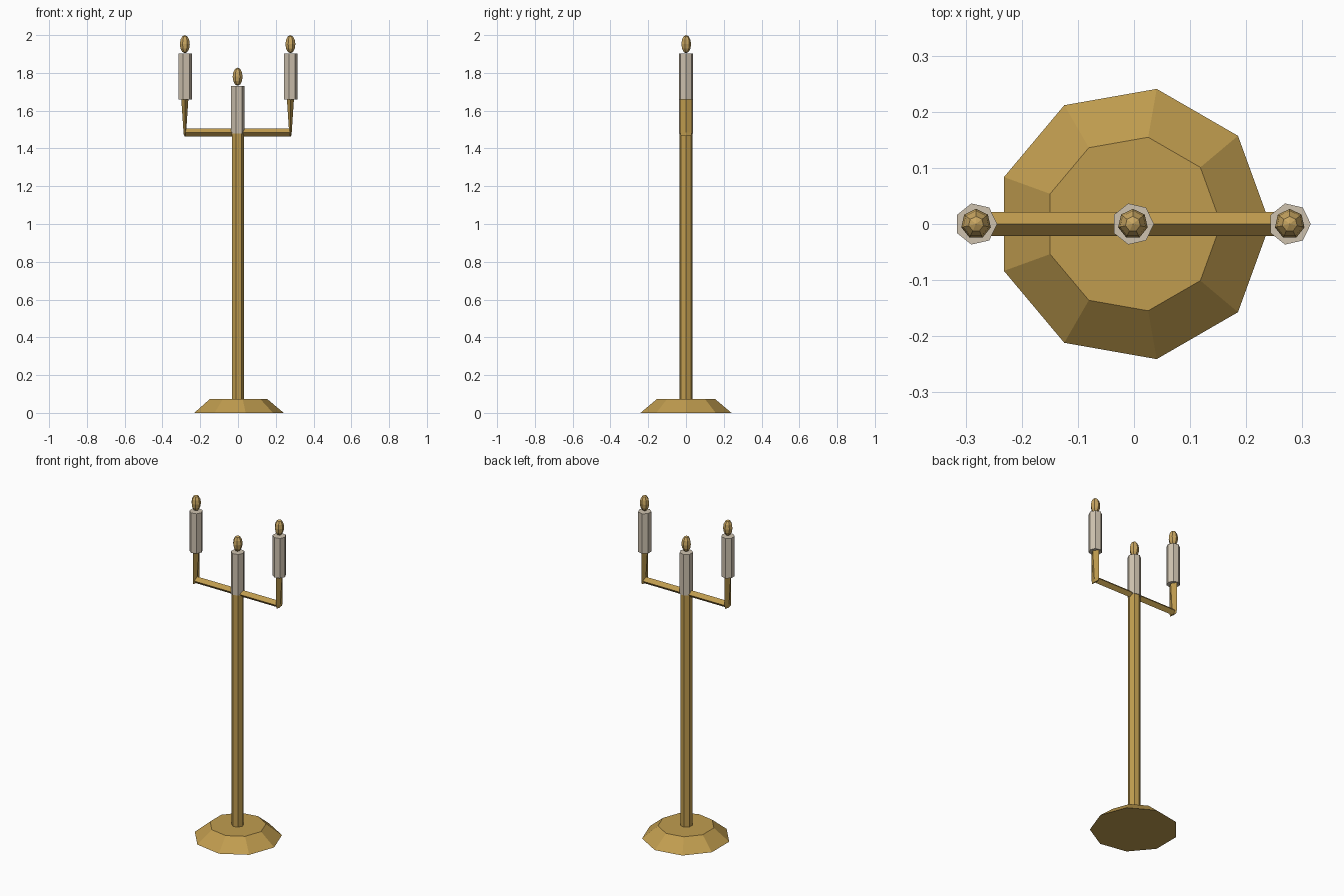
import bpy, bmesh, math

if "Cube" in bpy.data.objects:
    bpy.data.objects.remove(bpy.data.objects["Cube"])

CX = -0.002      # axis of the central column
ARM = 0.2795     # spacing of the outer candles


def material(name, rgb):
    m = bpy.data.materials.new(name)
    m.diffuse_color = (*rgb, 1)
    m.use_nodes = True
    m.node_tree.nodes["Principled BSDF"].inputs["Base Color"].default_value = m.diffuse_color
    return m


BRASS = material("aged brass", (0.53, 0.335, 0.078))
WAX = material("pale wax", (0.62, 0.54, 0.43))
FLAME = material("warm flame", (0.58, 0.38, 0.12))


def finish(name, bm, mat):
    bmesh.ops.recalc_face_normals(bm, faces=bm.faces)
    mesh = bpy.data.meshes.new(name)
    bm.to_mesh(mesh)
    bm.free()
    mesh.materials.append(mat)
    ob = bpy.data.objects.new(name, mesh)
    bpy.context.collection.objects.link(ob)
    return ob


def loft(name, sides, rings, mat):
    """Rings are (x, z, radius_x, radius_y), first corner on +x, ends capped."""
    bm = bmesh.new()
    loops = []
    for x, z, rx, ry in rings:
        angles = [2 * math.pi * i / sides for i in range(sides)]
        loops.append([bm.verts.new((x + rx * math.cos(a), ry * math.sin(a), z))
                      for a in angles])
    for low, high in zip(loops, loops[1:]):
        for i in range(sides):
            j = (i + 1) % sides
            bm.faces.new((low[i], low[j], high[j], high[i]))
    bm.faces.new(loops[0][::-1])
    bm.faces.new(loops[-1])
    return finish(name, bm, mat)


def flame(name, x, z):
    bm = bmesh.new()
    bmesh.ops.create_uvsphere(bm, u_segments=7, v_segments=6, radius=1)
    for v in bm.verts:
        v.co = (x + v.co.x * 0.027, v.co.y * 0.027, z + v.co.z * 0.048)
    finish(name, bm, FLAME)


# Foot and column
loft("base", 9, [(CX, 0, 0.2445, 0.2445), (CX, 0.073, 0.157, 0.157)], BRASS)
loft("column", 7, [(CX, 0.06, 0.034, 0.034), (CX, 1.48, 0.034, 0.034)], BRASS)

# Diamond-section crossbar
bm = bmesh.new()
ends = []
for s in (-1, 1):
    ends.append([bm.verts.new((CX + s * (ARM + 0.002), y, 1.485 + z))
                 for y, z in ((0.021, 0), (0, 0.021), (-0.021, 0), (0, -0.021))])
for i in range(4):
    j = (i + 1) % 4
    bm.faces.new((ends[0][i], ends[0][j], ends[1][j], ends[1][i]))
bm.faces.new(ends[0])
bm.faces.new(ends[1])
finish("crossbar", bm, BRASS)

# Tapered uprights at the arm ends
for side, s in (("left", -1), ("right", 1)):
    x = CX + s * ARM
    loft(side + "_upright", 4, [(x, 1.468, 0.005, 0.027), (x, 1.485, 0.007, 0.031),
                                (x, 1.665, 0.019, 0.031)], BRASS)

# Candles with flames
for side, s, z0, z1 in (("left", -1, 1.66, 1.902), ("middle", 0, 1.48, 1.73),
                        ("right", 1, 1.66, 1.902)):
    x = CX + s * ARM
    loft(side + "_candle", 7, [(x, z0, 0.0376, 0.0376), (x, z1, 0.0376, 0.0376)], WAX)
    flame(side + "_flame", x, z1 + 0.05)
